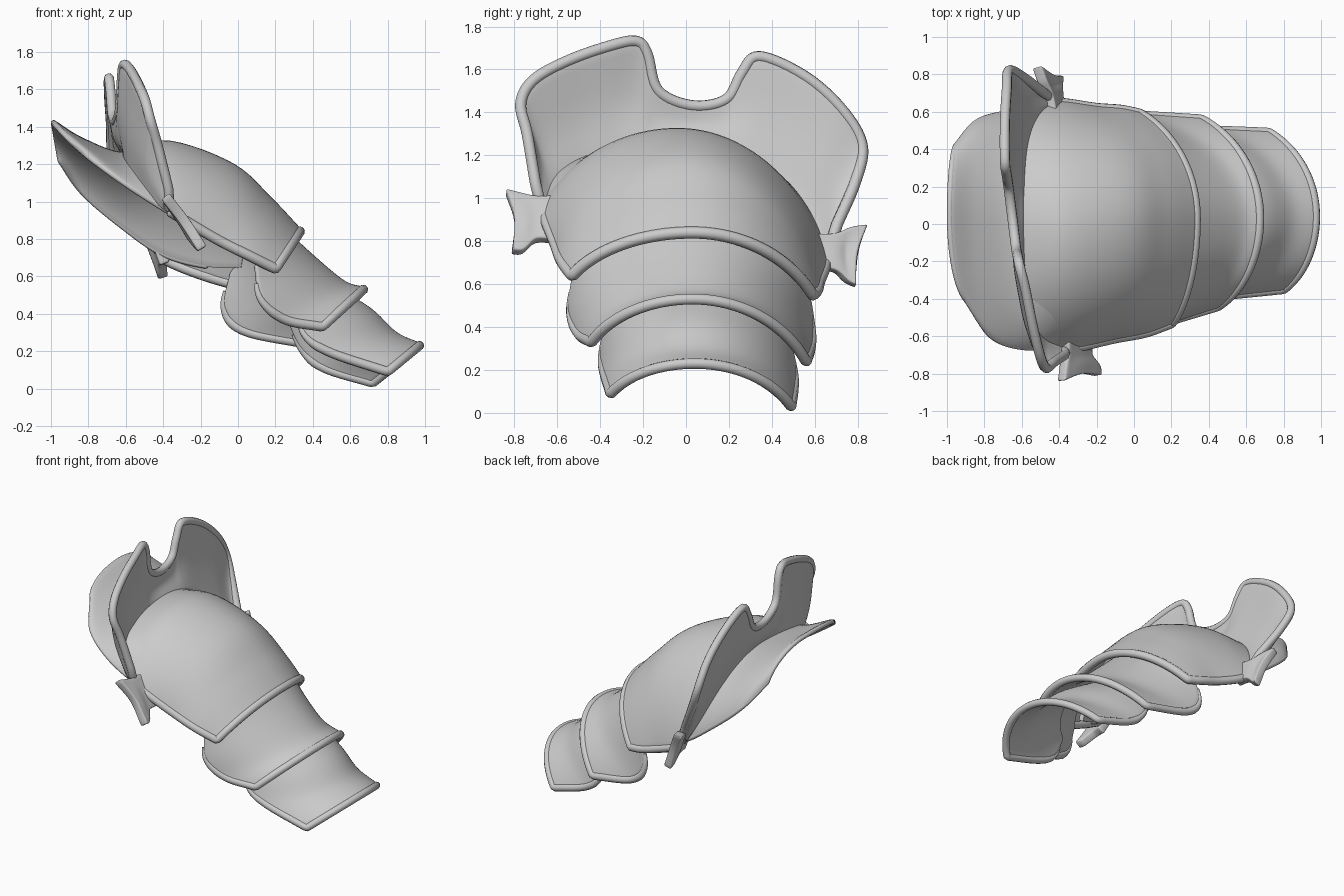
import bpy, math
from mathutils import Vector

if "Cube" in bpy.data.objects:
    bpy.data.objects.remove(bpy.data.objects["Cube"])


def spline(pts, sub):
    # Catmull-Rom interpolation through the control points
    p = [Vector(q) for q in pts]
    p = [2 * p[0] - p[1]] + p + [2 * p[-1] - p[-2]]
    out = []
    for i in range(1, len(p) - 2):
        a, b, c, d = p[i - 1:i + 3]
        for k in range(sub):
            t = k / sub
            out.append(0.5 * (2 * b + (c - a) * t + (2 * a - 5 * b + 4 * c - d) * t * t
                              + (3 * b - a - 3 * c + d) * t ** 3))
    out.append(p[-2])
    return out


def arch_point(n, t, f, v, angle=80, px=1.0):
    # point on a rounded arch: v = -1 near end, 0 crown, 1 far end
    n, t, f = Vector(n), Vector(t), Vector(f)
    e, a = (n if v < 0 else f), math.radians(angle)
    s = math.sin(abs(v) * a) / math.sin(a)
    d = (1 - math.cos(v * a)) / (1 - math.cos(a))
    return Vector((t.x + (e.x - t.x) * d ** px, t.y + (e.y - t.y) * s, t.z + (e.z - t.z) * d))


def sheet(name, grid, thick):
    w = len(grid[0])
    faces = [(r * w + c, r * w + c + 1, (r + 1) * w + c + 1, (r + 1) * w + c)
             for r in range(len(grid) - 1) for c in range(w - 1)]
    me = bpy.data.meshes.new(name)
    me.from_pydata([p for row in grid for p in row], [], faces)
    me.shade_smooth()
    ob = bpy.data.objects.new(name, me)
    bpy.context.collection.objects.link(ob)
    m = ob.modifiers.new("thickness", 'SOLIDIFY')
    m.thickness, m.offset = thick, 0
    b = ob.modifiers.new("soft_edges", 'BEVEL')
    b.width, b.segments = thick * 0.3, 2
    return ob


def rim(name, pts, radius, taper=1):
    # rolled edge: a round tube with softened corners and tapering ends
    q = [pts[0]]
    for a, b in zip(pts, pts[1:]):
        q += [a.lerp(b, 0.25), a.lerp(b, 0.75)]
    q.append(pts[-1])
    cu = bpy.data.curves.new(name, 'CURVE')
    cu.dimensions = '3D'
    cu.bevel_depth, cu.bevel_resolution, cu.use_fill_caps = radius, 3, True
    s = cu.splines.new('POLY')
    s.points.add(len(q) - 1)
    for i, (pt, co) in enumerate(zip(s.points, q)):
        pt.co = (*co, 1)
        pt.radius = min(1, 0.5 + 0.5 * min(i, len(q) - 1 - i) / taper)
    ob = bpy.data.objects.new(name, cu)
    bpy.context.collection.objects.link(ob)


def plate(name, stations, angles=(80, 80), px=1.0, sub=6, cols=48):
    # loft arches along the arm; the arch angle changes from first to last station
    N, T, F = (spline([s[k] for s in stations], sub) for k in range(3))
    grid = []
    for i, (n, t, f) in enumerate(zip(N, T, F)):
        k = i / (len(N) - 1)
        a = angles[0] + (angles[1] - angles[0]) * k
        p = 1 + (px - 1) * max(0, 1 - 2 * k)
        grid.append([arch_point(n, t, f, 2 * j / cols - 1, a, p) for j in range(cols + 1)])
    sheet(name, grid, 0.03)
    return grid


def edge_path(grid, start):
    g = grid[start:]
    return [r[0] for r in g[:-1]] + g[-1] + [r[-1] for r in reversed(g[:-1])]


# main shoulder plate
collar_base = ((-0.37, -0.67, 0.95), (-0.60, -0.01, 1.27), (-0.41, 0.65, 0.70))
main = plate("shoulder_plate", [
    collar_base,
    ((-0.27, -0.65, 0.89), (-0.36, -0.04, 1.31), (-0.33, 0.64, 0.66)),
    ((-0.10, -0.61, 0.79), (-0.03, 0.00, 1.19), (-0.20, 0.62, 0.61)),
    ((0.06, -0.58, 0.71), (0.17, 0.02, 1.01), (-0.07, 0.61, 0.57)),
    ((0.20, -0.53, 0.64), (0.33, 0.03, 0.84), (0.03, 0.59, 0.55))], (80, 62), 1.8)
rim("shoulder_rim", edge_path(main, 0), 0.028)

# inner plate: flared flap behind the collar, tucked under the shoulder plate
flap = plate("neck_flap", [
    ((-0.88, -0.42, 1.31), (-0.985, 0.05, 1.42), (-0.95, 0.42, 1.22)),
    ((-0.76, -0.60, 1.21), (-0.84, 0.03, 1.33), (-0.83, 0.55, 1.05)),
    ((-0.58, -0.66, 1.08), (-0.62, 0.00, 1.25), (-0.62, 0.60, 0.87)),
    ((-0.36, -0.64, 0.94), (-0.36, -0.04, 1.28), (-0.40, 0.61, 0.72)),
    ((-0.12, -0.58, 0.80), (-0.08, 0.00, 1.17), (-0.16, 0.57, 0.655)),
    ((0.02, -0.52, 0.73), (0.08, 0.02, 1.04), (0.02, 0.52, 0.65))], (80, 70))
rim("flap_rim", edge_path(flap[::-1], 6), 0.016)

# two overlapping arm plates
upper = plate("upper_arm_plate", [
    ((0.09, -0.52, 0.65), (0.18, 0.03, 0.90), (-0.04, 0.56, 0.62)),
    ((0.12, -0.54, 0.48), (0.42, 0.03, 0.68), (-0.075, 0.58, 0.43)),
    ((0.25, -0.50, 0.37), (0.57, 0.03, 0.56), (0.03, 0.58, 0.31)),
    ((0.45, -0.44, 0.33), (0.67, 0.03, 0.53), (0.36, 0.56, 0.24))], (76, 64))
rim("upper_arm_rim", edge_path(upper, 3), 0.026, 14)

lower = plate("lower_arm_plate", [
    ((0.31, -0.37, 0.42), (0.50, 0.04, 0.54), (0.26, 0.47, 0.38)),
    ((0.36, -0.39, 0.28), (0.70, 0.04, 0.42), (0.34, 0.50, 0.21)),
    ((0.50, -0.38, 0.19), (0.84, 0.04, 0.29), (0.46, 0.50, 0.11)),
    ((0.80, -0.35, 0.09), (0.97, 0.04, 0.23), (0.72, 0.49, 0.03))], (72, 62))
rim("lower_arm_rim", edge_path(lower, 3), 0.025, 14)

# standing collar: outline x, y, z and the matching place along its base arch
outline = [
    (-.37, -.70, 1.06, -1.0), (-.43, -.74, 1.30, -.90), (-.47, -.77, 1.44, -.80),
    (-.50, -.71, 1.55, -.70), (-.54, -.55, 1.64, -.55), (-.58, -.35, 1.71, -.40),
    (-.61, -.23, 1.73, -.30), (-.62, -.18, 1.67, -.22), (-.63, -.13, 1.50, -.14),
    (-.65, .03, 1.43, .02), (-.67, .19, 1.46, .18), (-.68, .26, 1.58, .27),
    (-.69, .34, 1.66, .36), (-.69, .55, 1.57, .50), (-.68, .72, 1.42, .65),
    (-.67, .82, 1.25, .78), (-.60, .79, 1.08, .88), (-.48, .70, .87, 1.0)]
base = [arch_point(*collar_base, o[3], 80, 1.8) for o in outline]
top = [Vector(o[:3]) for o in outline]
middle = [b.lerp(t, 0.45) + Vector((-0.02, 0, 0)) for b, t in zip(base, top)]
collar = [spline(r, 5) for r in (base, middle, top)]
collar = list(zip(*[spline(c, 5) for c in zip(*collar)]))
sheet("collar", [list(r) for r in collar], 0.035)
rim("collar_rim", [collar[0][0]] + list(collar[-1]) + [collar[0][-1]], 0.027)

# flared strap tabs on both sides
tabs = {
    "near_tab": [
        [(-.37, -.62, 1.00), (-.30, -.62, .90), (-.24, -.62, .80)],
        [(-.37, -.70, 1.00), (-.30, -.70, .90), (-.24, -.70, .80)],
        [(-.38, -.76, 1.01), (-.29, -.75, .90), (-.20, -.76, .75)],
        [(-.39, -.84, 1.03), (-.29, -.80, .90), (-.19, -.81, .75)]],
    "far_tab": [
        [(-.44, .60, .83), (-.42, .60, .75), (-.39, .60, .67)],
        [(-.46, .69, .83), (-.43, .69, .75), (-.40, .69, .66)],
        [(-.49, .76, .86), (-.45, .74, .74), (-.40, .75, .61)],
        [(-.52, .84, .87), (-.45, .80, .74), (-.40, .79, .59)]]}
for name, rows in tabs.items():
    rows = [spline(r, 5) for r in rows]
    grid = list(zip(*[spline(c, 5) for c in zip(*rows)]))
    sheet(name, [list(r) for r in grid], 0.055)
